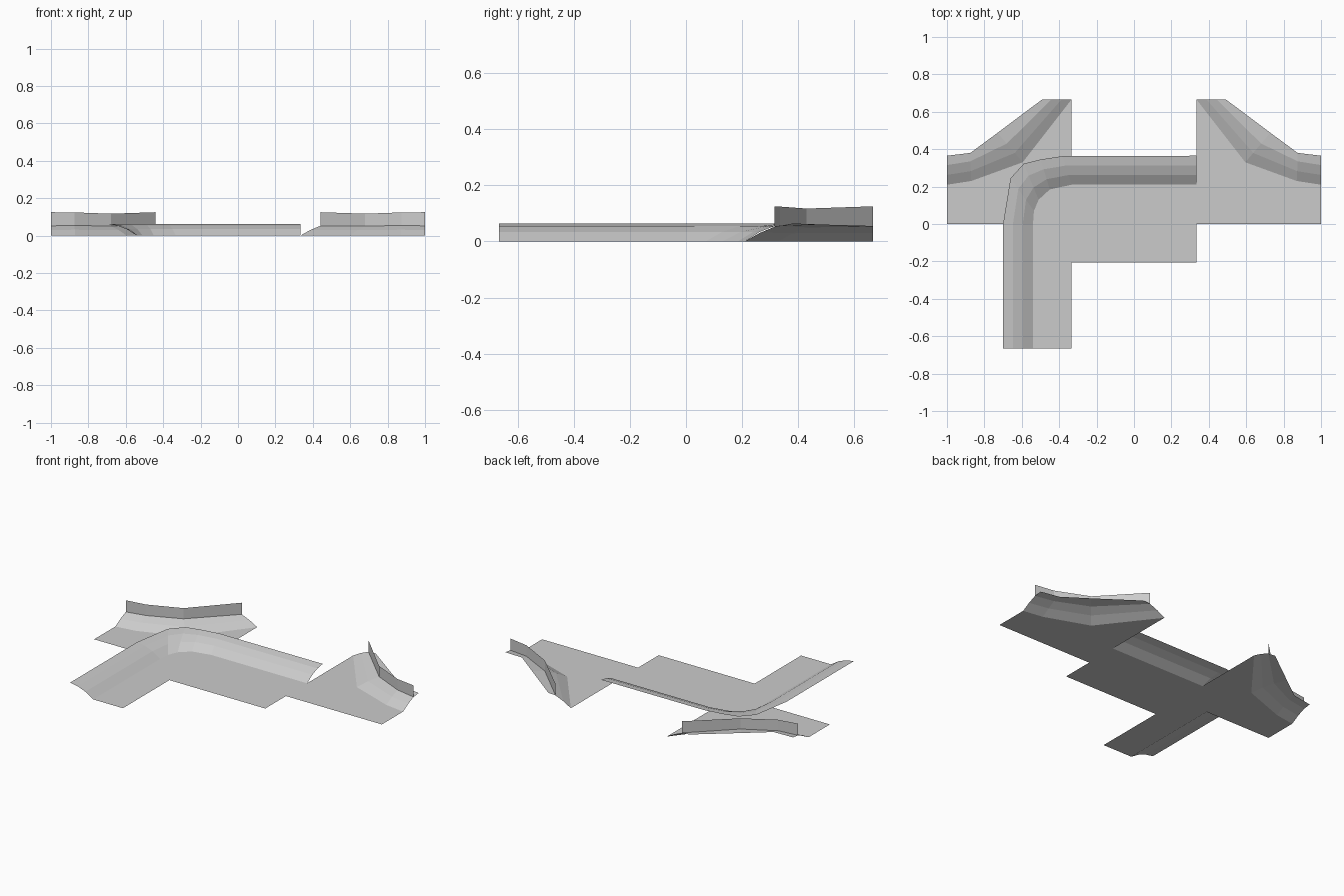
import bpy
import bmesh
from mathutils import Vector

cube = bpy.data.objects.get("Cube")
if cube:
    bpy.data.objects.remove(cube, do_unlink=True)

grey = bpy.data.materials.new("light_grey")
grey.use_nodes = True
colour = (0.6, 0.6, 0.6, 1)
grey.diffuse_color = colour
grey.node_tree.nodes["Principled BSDF"].inputs["Base Color"].default_value = colour


def finish(name, bm, facing):
    """Turn every face towards one direction and make the object."""
    bm.normal_update()
    for f in bm.faces:
        if f.normal.dot(Vector(facing)) < 0:
            f.normal_flip()
    mesh = bpy.data.meshes.new(name)
    bm.to_mesh(mesh)
    bm.free()
    mesh.materials.append(grey)
    obj = bpy.data.objects.new(name, mesh)
    bpy.context.collection.objects.link(obj)
    return obj


def loft(name, rows, facing=(0, 0, 1)):
    """Skin a sheet across rows of points."""
    bm = bmesh.new()
    grid = [[bm.verts.new(p) for p in row] for row in rows]
    for a, b in zip(grid, grid[1:]):
        for i in range(len(a) - 1):
            bm.faces.new((a[i], a[i + 1], b[i + 1], b[i]))
    return finish(name, bm, facing)


def sheet(name, outline):
    """Flat ground polygon."""
    bm = bmesh.new()
    bm.faces.new([bm.verts.new((x, y, 0)) for x, y in outline])
    return finish(name, bm, (0, 0, 1))


def slope_rows(foot, crest, profile):
    """Rows between two plan lines; profile holds (fraction, height)."""
    return [[(a[0] + (b[0] - a[0]) * t, a[1] + (b[1] - a[1]) * t, z)
             for a, b in zip(foot, crest)] for t, z in profile]


T = 1 / 3      # half tile
E = 2 / 3      # full tile

# Ground of the bent path
sheet("leg_floor", [(-.54, -E), (-T, -E), (-T, 0), (-.54, 0)])
sheet("middle_floor", [(-T, -.205), (T, -.205), (T, .21), (-T, .21)])

# Bank following the bend
foot = [(-.54, -E), (-.54, 0), (-.535, .07), (-.51, .13),
        (-.45, .185), (-T, .21), (T, .21)]
crest = [(-.70, -E), (-.70, 0), (-.66, .245), (-.59, .322),
         (-.50, .345), (-.38, .363), (T, .365)]
loft("bend_bank", slope_rows(foot, crest,
     [(0, 0), (.34, .034), (.67, .054), (1, .063)]))

# Side plots: ground, bank and upright wall, mirrored left and right
inner = [(1, .21), (.87, .23), (.595, .33), (T, E)]
ridge = [(1, .315), (.875, .335), (.68, .43), (.44, E)]
outer = [(1, .365), (.875, .38), (.73, .487), (.49, E)]
ridge_z = [.052, .055, .05, .052]
outer_z = [.058, .064, .06, .055]
wall_z = [.125, .124, .117, .125]


def lift(line, heights, side):
    return [(side * x, y, z) for (x, y), z in zip(line, heights)]


for side, label in ((1, "left"), (-1, "right")):
    ground = [(T, 0), (1, 0)] + inner
    sheet(label + "_floor", [(side * x, y) for x, y in ground])
    low = lift(inner, [0] * 4, side)
    top = lift(ridge, ridge_z, side)
    mid = [tuple((Vector(a) + Vector(b)) / 2 + Vector((0, 0, .004)))
           for a, b in zip(low, top)]
    loft(label + "_bank", [low, mid, top, lift(outer, outer_z, side)])
    loft(label + "_wall", [top, lift(ridge, wall_z, side)], (0, -1, 0))
